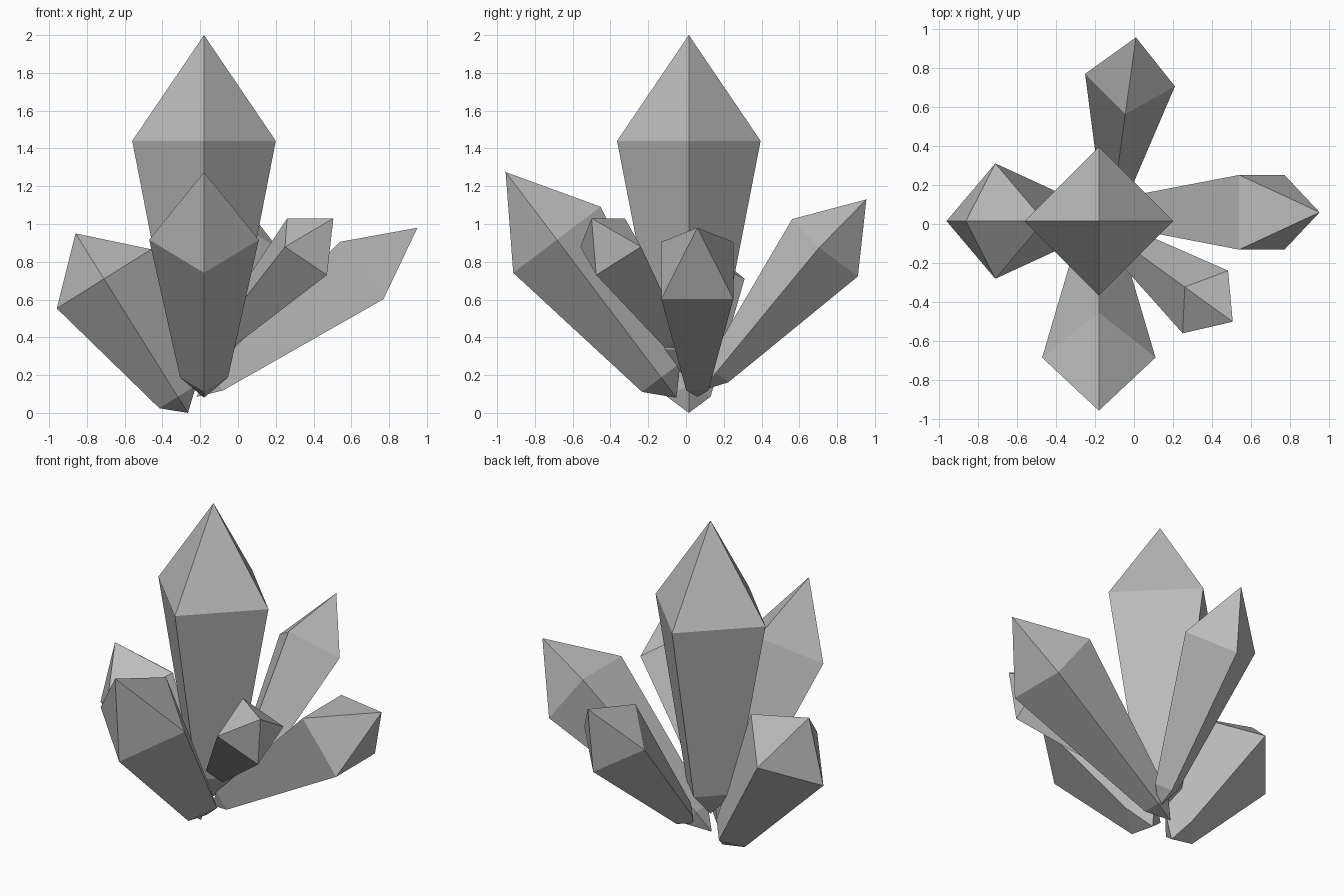
import bpy
import bmesh
import math
from mathutils import Vector

cube = bpy.data.objects.get("Cube")
if cube:
    bpy.data.objects.remove(cube, do_unlink=True)

grey = bpy.data.materials.new("crystal grey")
grey.use_nodes = True
colour = (0.5, 0.5, 0.5, 1)
grey.diffuse_color = colour
grey.node_tree.nodes["Principled BSDF"].inputs["Base Color"].default_value = colour

SIDES = 4


def shard(name, base, tip, shoulder, wide, narrow, foot=0.09, roll=0):
    """Four-sided crystal: pointed base, narrow foot ring, wide shoulder ring, pointed tip.
    Foot and shoulder are fractions of the length; roll is in degrees."""
    base, tip = Vector(base), Vector(tip)
    axis = tip - base
    side = axis.cross(Vector((0, 0, 1)))
    if side.length < 0.01:
        side = Vector((1, 0, 0))
    side.normalize()
    up = side.cross(axis).normalized()

    bm = bmesh.new()

    def ring(fraction, radius):
        verts = []
        for i in range(SIDES):
            a = math.radians(roll) + math.tau * i / SIDES
            offset = side * math.cos(a) + up * math.sin(a)
            verts.append(bm.verts.new(base + axis * fraction + offset * radius))
        return verts

    low, high = ring(foot, narrow), ring(shoulder, wide)
    bottom, top = bm.verts.new(base), bm.verts.new(tip)
    for i in range(SIDES):
        j = (i + 1) % SIDES
        bm.faces.new((bottom, low[j], low[i]))
        bm.faces.new((low[i], low[j], high[j], high[i]))
        bm.faces.new((high[i], high[j], top))
    bmesh.ops.recalc_face_normals(bm, faces=bm.faces)

    mesh = bpy.data.meshes.new(name)
    bm.to_mesh(mesh)
    bm.free()
    mesh.materials.append(grey)
    bpy.context.collection.objects.link(bpy.data.objects.new(name, mesh))


# Tall centre crystal
shard("centre_crystal", (-0.18, 0.015, 0.17), (-0.18, 0.015, 2), 0.694, 0.38, 0.165)
# Leaning crystals around it
shard("front_crystal", (-0.18, -0.05, 0.08), (-0.18, -0.955, 1.275), 0.70, 0.29, 0.127)
shard("right_crystal", (-0.265, 0.015, 0), (-0.86, 0.015, 0.95), 0.747, 0.295, 0.115)
shard("left_crystal", (-0.22, 0.06, 0.085), (0.95, 0.06, 0.98), 0.747, 0.27, 0.083, roll=45)
shard("back_crystal", (-0.11, 0.09, 0.12), (0.01, 0.955, 1.13), 0.747, 0.232, 0.075)
# Short crystal at the front left
shard("short_crystal", (-0.13, -0.04, 0.345), (0.505, -0.5, 1.03), 0.78, 0.198, 0.08)
